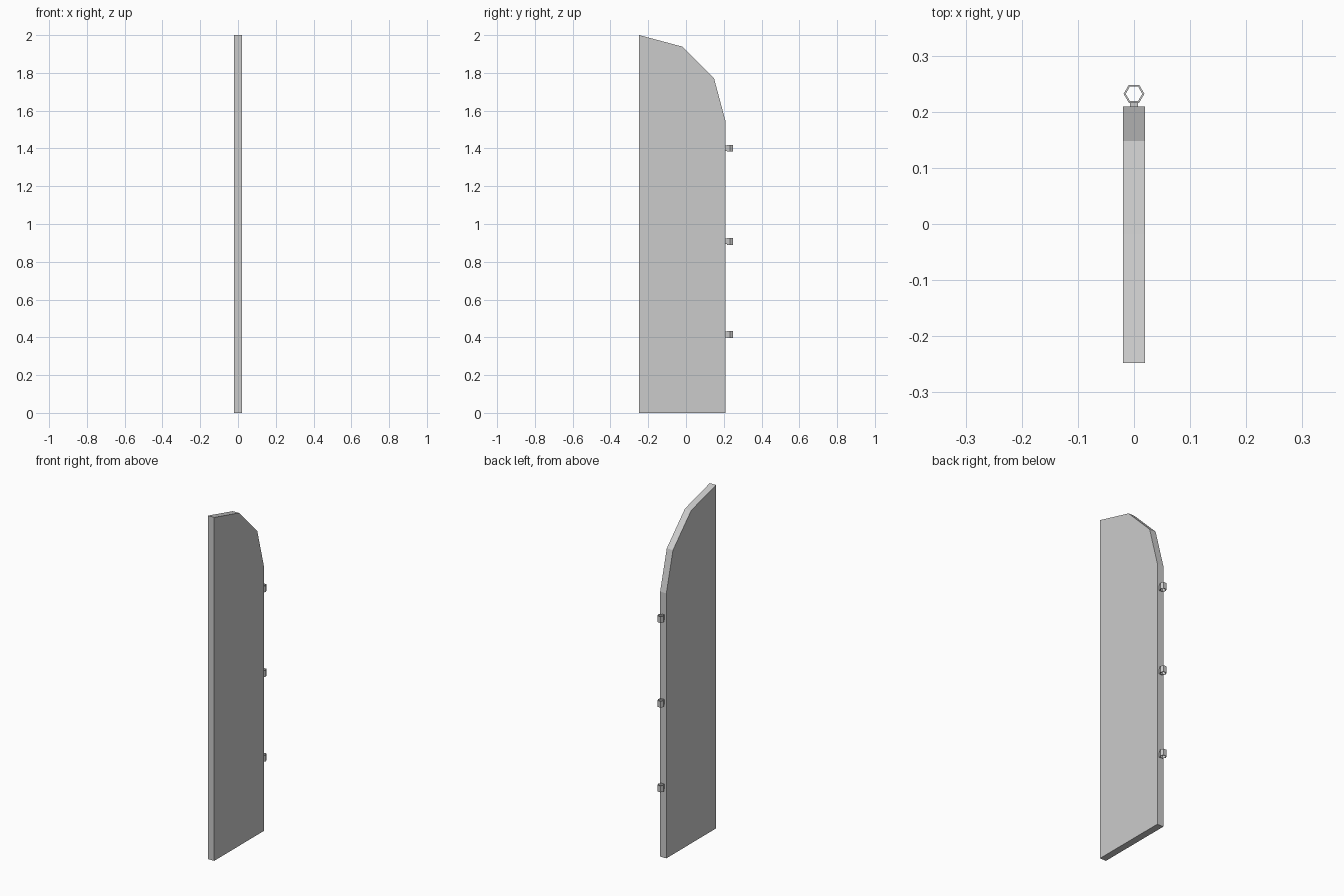
import bpy, bmesh
from math import cos, sin, pi

if "Cube" in bpy.data.objects:
    bpy.data.objects.remove(bpy.data.objects["Cube"])

Y_BACK, Y_FREE, HALF_X = -0.2475, 0.2095, 0.02
RADIUS = Y_FREE - Y_BACK


def new_object(name, bm):
    bmesh.ops.recalc_face_normals(bm, faces=bm.faces)
    mesh = bpy.data.meshes.new(name)
    bm.to_mesh(mesh)
    bm.free()
    obj = bpy.data.objects.new(name, mesh)
    bpy.context.collection.objects.link(obj)
    return obj


# Door leaf: rectangle topped by a three-segment quarter arch, extruded along x
bm = bmesh.new()
profile = [(Y_BACK, 0), (Y_FREE, 0)]
profile += [(Y_BACK + RADIUS * cos(i * pi / 6), 2 - RADIUS + RADIUS * sin(i * pi / 6))
            for i in range(4)]
face = bm.faces.new([bm.verts.new((-HALF_X, y, z)) for y, z in profile])
ext = bmesh.ops.extrude_face_region(bm, geom=[face])
bmesh.ops.translate(bm, vec=(2 * HALF_X, 0, 0),
                    verts=[v for v in ext["geom"] if isinstance(v, bmesh.types.BMVert)])
new_object("door_leaf", bm)


def hinge(name, z, height=0.037, outer=0.0185, inner=0.0148, yc=0.232):
    # Hexagonal hinge tube, open through the middle
    bm = bmesh.new()
    rings = [[bm.verts.new((r * cos(i * pi / 3), yc + r * sin(i * pi / 3), z + dz))
              for i in range(6)]
             for r, dz in ((outer, -height / 2), (outer, height / 2),
                           (inner, height / 2), (inner, -height / 2))]
    for k in range(4):
        a, b = rings[k], rings[(k + 1) % 4]
        for i in range(6):
            j = (i + 1) % 6
            bm.faces.new((a[i], a[j], b[j], b[i]))
    new_object(name, bm)
    # Small tab joining the tube to the door edge
    bm = bmesh.new()
    bmesh.ops.create_cube(bm, size=1)
    y0, y1 = Y_FREE - 0.002, yc - outer * 0.866 + 0.001
    bmesh.ops.scale(bm, vec=(0.014, y1 - y0, height * 0.8), verts=bm.verts)
    bmesh.ops.translate(bm, vec=(0, (y0 + y1) / 2, z), verts=bm.verts)
    new_object(name + "_tab", bm)


for label, z in (("lower", 0.415), ("middle", 0.908), ("upper", 1.401)):
    hinge("hinge_" + label, z)
